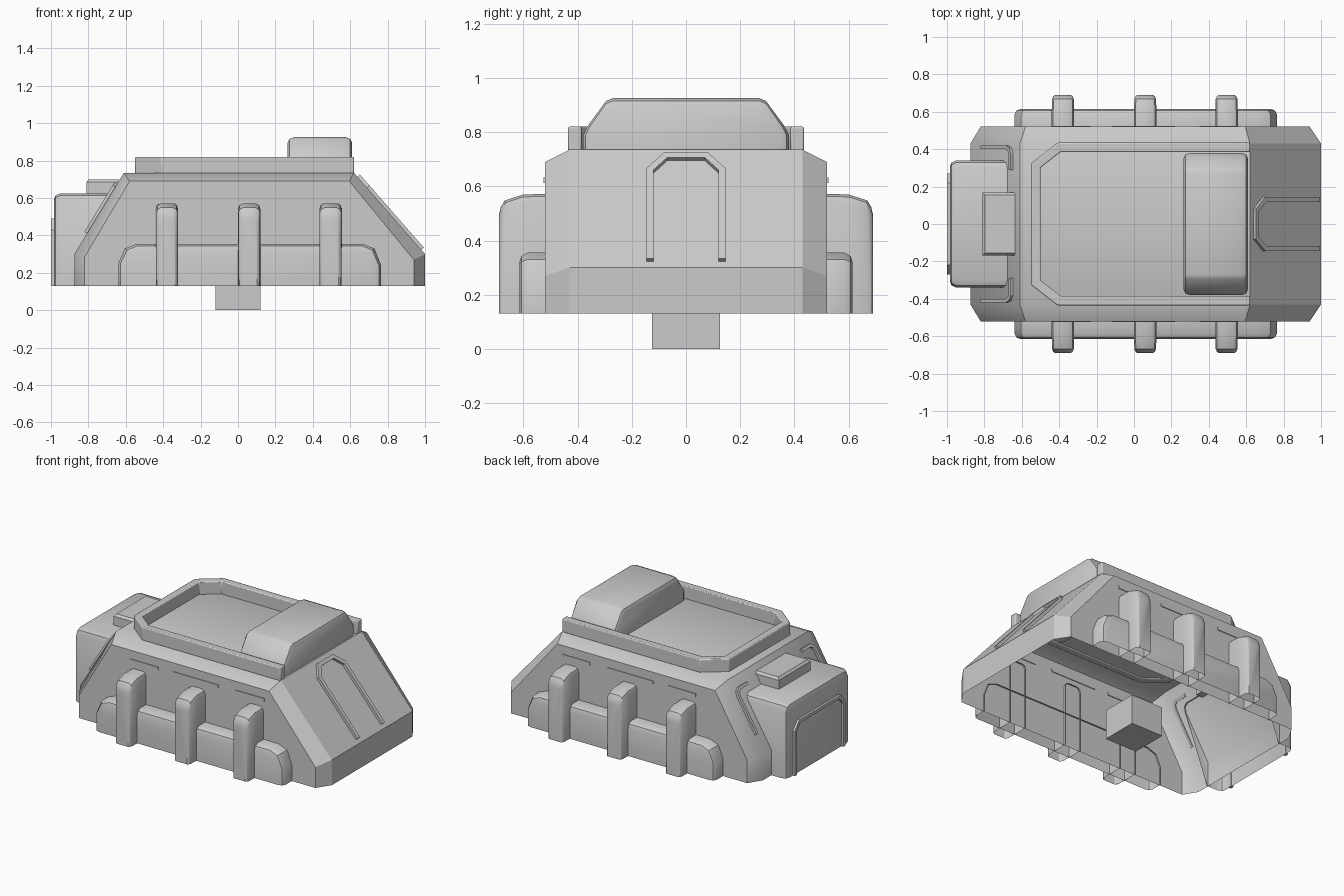
import bpy, bmesh
from mathutils import Vector

if "Cube" in bpy.data.objects:
    bpy.data.objects.remove(bpy.data.objects["Cube"])


def make(name, sections, closed=False, caps=(True, True), mirror=False, bevel=0):
    """Loft through equal-length point rows; open rows leave an open underside."""
    bm = bmesh.new()
    rows = [[bm.verts.new(p) for p in s] for s in sections]
    n = len(rows[0])
    for a, b in zip(rows, rows[1:]):
        for i in range(n if closed else n - 1):
            j = (i + 1) % n
            bm.faces.new((a[i], a[j], b[j], b[i]))
    if caps[0]:
        bm.faces.new(rows[0])
    if caps[1]:
        bm.faces.new(rows[-1])
    bmesh.ops.recalc_face_normals(bm, faces=bm.faces)
    me = bpy.data.meshes.new(name)
    bm.to_mesh(me)
    bm.free()
    ob = bpy.data.objects.new(name, me)
    bpy.context.collection.objects.link(ob)
    if bevel:
        m = ob.modifiers.new("Bevel", 'BEVEL')
        m.width, m.segments = bevel, 2
    if mirror:
        m = ob.modifiers.new("Mirror", 'MIRROR')
        m.use_axis = (False, True, False)
    return ob


def strip(name, path, width, height, origin, u, v, **kw):
    """Raised trim: path is its outer edge on plane (u, v), width grows to the left."""
    pts = [Vector(p) for p in path]
    o, u, v = Vector(origin), Vector(u).normalized(), Vector(v).normalized()
    n = u.cross(v)
    sections = []
    for i, p in enumerate(pts):
        d1 = (p - pts[i - 1]).normalized() if i else (pts[1] - p).normalized()
        d2 = (pts[i + 1] - p).normalized() if i < len(pts) - 1 else d1
        n1, n2 = Vector((-d1.y, d1.x)), Vector((-d2.y, d2.x))
        q = p + (n1 + n2) * width / (1 + n1.dot(n2))
        sections.append([o + u * a.x + v * a.y + n * h
                         for a, h in ((p, -.005), (p, height), (q, height), (q, -.005))])
    return make(name, sections, closed=True, **kw)


B = .13  # underside of the hull

# Hull shell with chamfered sides
full = [(-.875, B), (-.875, .30), (-.61, .735), (.62, .735), (1, .30), (1, B)]
inset = [(-.82, B), (-.82, .285), (-.58, .69), (.595, .69), (.94, .27), (.94, B)]
make("hull", [[(x, y, z) for x, z in prof] for y, prof in
              ((-.52, inset), (-.43, full), (.43, full), (.52, inset))])

# Mounting block under the hull
s, t = .12, .125
make("mount_block", [[(-s, -t, z), (s, -t, z), (s, t, z), (-s, t, z)] for z in (0, .2)], closed=True)

# Side skirts
def skirt(y, d):
    prof = [(-.64 + d, B), (-.64 + d, .25), (-.605 + d, .33 - d * .7), (-.54, .355 - d),
            (.665, .355 - d), (.73 - d, .33 - d * .7), (.765 - d, .24), (.765 - d, B)]
    return [(x, -y, z) for x, z in prof]

make("side_skirt", [skirt(.51, 0), skirt(.585, 0), skirt(.607, .012), skirt(.615, .035)],
     caps=(False, True), mirror=True)

# Side ribs
def rib(cx, y, w, h):
    prof = [(-w, B), (-w, h - .03), (-w + .008, h - .009), (-w + .025, h),
            (w - .025, h), (w - .008, h - .009), (w, h - .03), (w, B)]
    return [(cx + x, -y, z) for x, z in prof]

for i, cx in enumerate((-.38, .06, .495)):
    make(f"side_rib_{i + 1}", [rib(cx, .51, .06, .572), rib(cx, .60, .06, .57),
                               rib(cx, .668, .058, .548), rib(cx, .683, .052, .525),
                               rib(cx, .69, .042, .495)], caps=(False, True), mirror=True)

# Thin slits above the ribs
for i, (a, b) in enumerate(((-.44, -.23), (-.12, .22), (.35, .56))):
    strip(f"side_slit_{i + 1}", [(a, -.01), (b, -.01)], .02, .005,
          (0, -.52, .622), (1, 0, 0), (0, 0, 1), mirror=True)

# Open-ended roof rim
strip("roof_rim", [(.62, .435), (-.41, .435), (-.55, .325), (-.55, -.325), (-.41, -.435), (.62, -.435)],
      .05, .085, (0, 0, .735), (1, 0, 0), (0, 1, 0), bevel=.006)

# Roof block
def block(x, d):
    prof = [(-.38 + d, .73), (-.38 + d, .79), (-.365 + d, .82), (-.295, .915 - d), (-.27, .925 - d)]
    prof += [(-y, z) for y, z in reversed(prof)]
    return [(x, y, z) for y, z in prof]

make("roof_block", [block(.265, .03), block(.275, .01), block(.297, 0),
                    block(.578, 0), block(.6, .01), block(.61, .03)])

# Rear box, its inner end following the rear slope
def rear(x, d):
    w, h = .34 - d, .625 - d
    prof = [(-w, B), (-w, h - .04), (-w + .012, h - .012), (-w + .04, h)]
    prof += [(-y, z) for y, z in reversed(prof)]
    return [(x, y, z) for y, z in prof]

inner = [(-.875 + max(0, z - .30) * .609 + .008, y, z) for _, y, z in rear(0, 0)]
make("rear_box", [rear(-.985, .035), rear(-.976, .012), rear(-.95, 0), inner], caps=(True, False))

# Small box on top of the rear box
make("rear_top_box", [[(x0, -w, z), (-.635, -w, z), (-.635, w, z), (x0, w, z)]
                      for x0, w, z in ((-.81, .168, .61), (-.81, .168, .685), (-.797, .155, .70))],
     closed=True)

# Trim arches on front slope and rear box, hooks on the rear slope
def arch(w, top, cut, low):
    half = [(w, low), (w, top - cut * 1.2), (w - cut, top)]
    return half + [(-x, z) for x, z in reversed(half)]

strip("front_arch_trim", arch(.145, .55, .065, .03), .025, .018,
      (1, 0, .30), (0, 1, 0), (-.38, 0, .435))
strip("rear_arch_trim", arch(.27, .36, .05, 0), .022, .015,
      (-.985, 0, B), (0, -1, 0), (0, 0, 1))
strip("rear_hook_trim", [(.42, .13), (.42, .385), (.41, .42), (.38, .44), (.29, .44)], .02, .016,
      (-.875, 0, .30), (0, -1, 0), (.265, 0, .435), mirror=True)

# Smooth the soft bevels, keep hard edges
for ob in bpy.context.collection.objects:
    ob.select_set(True)
    bpy.context.view_layer.objects.active = ob
bpy.ops.object.shade_smooth_by_angle(angle=.55)
